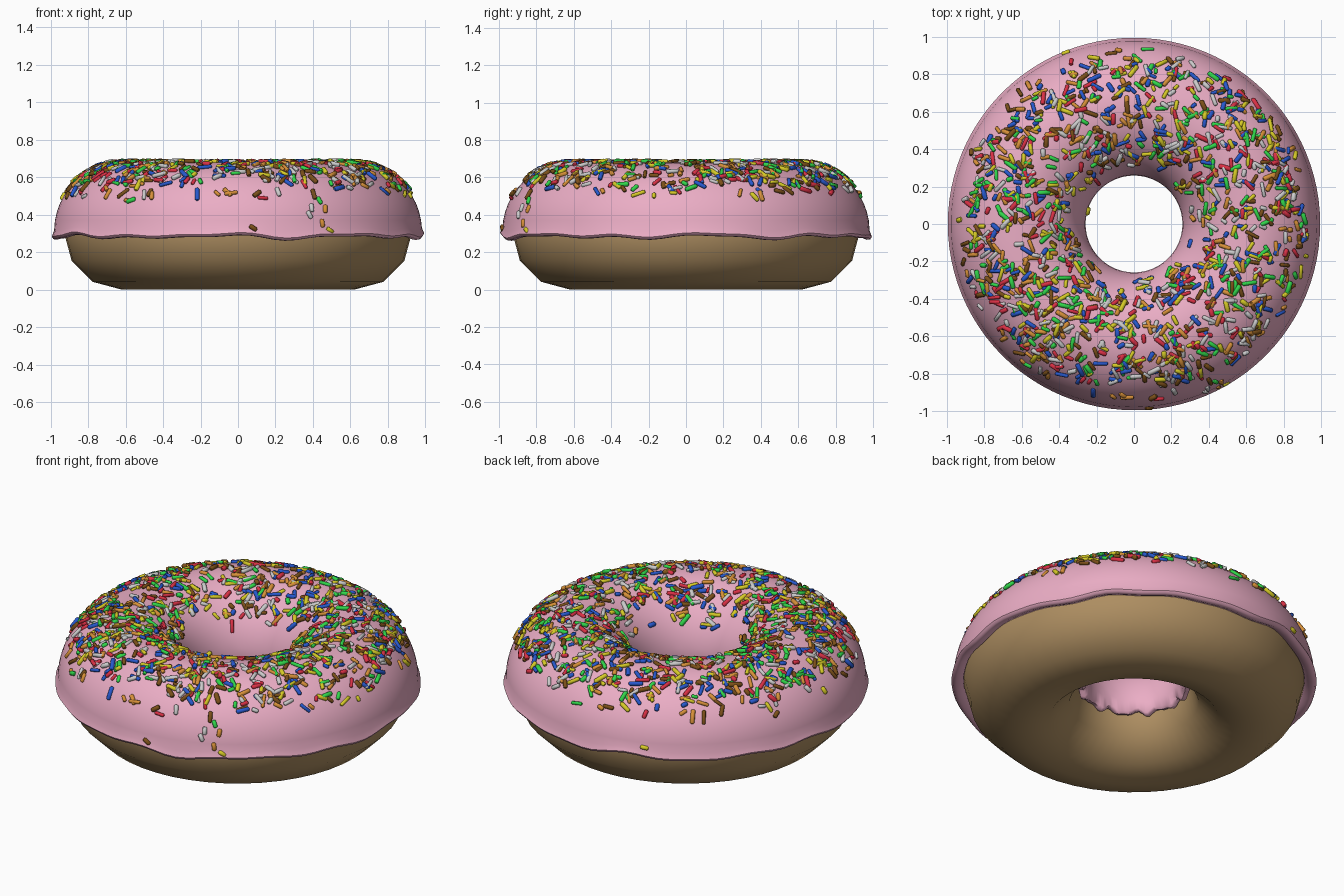
import bpy, math, random
from mathutils import Vector, Matrix

if "Cube" in bpy.data.objects:
    bpy.data.objects.remove(bpy.data.objects["Cube"])

random.seed(7)
R = 0.62                      # ring radius
SEG = 96


def make(name, verts, faces, colour):
    me = bpy.data.meshes.new(name)
    me.from_pydata(verts, [], faces)
    me.update()
    me.polygons.foreach_set("use_smooth", [True] * len(me.polygons))
    mat = bpy.data.materials.new(name + "_mat")
    mat.diffuse_color = (*colour, 1)
    mat.use_nodes = True
    mat.node_tree.nodes["Principled BSDF"].inputs["Base Color"].default_value = mat.diffuse_color
    me.materials.append(mat)
    ob = bpy.data.objects.new(name, me)
    bpy.context.collection.objects.link(ob)
    return ob


def icing_point(phi, off=0.0):
    """Radius and height on the icing's outer cross-section."""
    return R + (0.362 + off) * math.cos(phi), 0.31 + (0.37 + off) * math.sin(phi)


# Dough: ring with a 12-sided cross-section
bpy.ops.mesh.primitive_torus_add(major_radius=R, minor_radius=0.31, major_segments=48,
                                 minor_segments=12, location=(0, 0, 0.31))
dough = bpy.context.object
dough.name = "dough"
bpy.ops.object.shade_smooth()
mat = bpy.data.materials.new("dough_mat")
mat.diffuse_color = (0.42, 0.27, 0.12, 1)
mat.use_nodes = True
mat.node_tree.nodes["Principled BSDF"].inputs["Base Color"].default_value = mat.diffuse_color
dough.data.materials.append(mat)

# Icing: closed shell section swept round, with wavy lower edges
N = 24
outer = [icing_point(math.radians(2 + 176 * i / N)) for i in range(N + 1)]
inner = [(R + 0.30 * math.cos(a), 0.31 + 0.30 * math.sin(a))
         for a in (math.radians(178 - 176 * i / 10) for i in range(11))]
section = ([(0.994, 0.293)] + outer + [(0.265, 0.262), (0.28, 0.25), (0.305, 0.258)]
           + inner + [(0.93, 0.293), (0.965, 0.278), (0.985, 0.28)])
M = len(section)
verts, faces = [], []
for s in range(SEG):
    t = 2 * math.pi * s / SEG
    w_out = 0.007 * math.sin(7 * t + 1) + 0.006 * math.sin(11 * t) + 0.005 * math.sin(17 * t + 2)
    w_in = 0.012 * math.sin(13 * t) + 0.008 * math.sin(21 * t + 1)
    for r, z in section:
        k = max(0, min(1, (0.36 - z) / 0.06))
        zz = z + k * (w_out if r > R else w_in)
        verts.append((r * math.cos(t), r * math.sin(t), zz))
    n = (s + 1) % SEG
    for j in range(M):
        k = (j + 1) % M
        faces.append((s * M + j, n * M + j, n * M + k, s * M + k))
icing = make("icing", verts, [f[::-1] for f in faces], (0.83, 0.42, 0.56))
import bmesh
bm = bmesh.new()
bm.from_mesh(icing.data)
bmesh.ops.recalc_face_normals(bm, faces=bm.faces)
bm.to_mesh(icing.data)
bm.free()
bpy.context.view_layer.objects.active = icing
icing.select_set(True)
bpy.ops.object.shade_smooth_by_angle(angle=math.radians(50))

# Sprinkles: small rounded rods, one object per colour
SIDES = 8
COLOURS = {"red": (0.7, 0.03, 0.06), "green": (0.03, 0.68, 0.07), "blue": (0.02, 0.1, 0.62),
           "yellow": (0.68, 0.6, 0.02), "orange": (0.68, 0.28, 0.04),
           "brown": (0.2, 0.08, 0.01), "white": (0.55, 0.55, 0.55)}
batches = {c: ([], []) for c in COLOURS}


def add_sprinkle(colour, theta, phi, spin, length, radius):
    vs, fs = batches[colour]
    b = len(vs)
    r, z = icing_point(phi, random.uniform(0.0, 0.009))
    c, s = math.cos(theta), math.sin(theta)
    normal = Vector((math.cos(phi) * c, math.cos(phi) * s, math.sin(phi)))
    axis = Matrix.Rotation(spin, 3, normal) @ Vector((-s, c, 0))
    side = normal.cross(axis)
    centre = Vector((r * c, r * s, z))
    h = length / 2
    rings = [(-h, 0.55), (-h + radius * 0.5, 1), (h - radius * 0.5, 1), (h, 0.55)]
    for d, k in rings:
        for i in range(SIDES):
            a = 2 * math.pi * i / SIDES
            vs.append(centre + axis * d + (normal * math.cos(a) + side * math.sin(a)) * radius * k)
    for q in range(3):
        for i in range(SIDES):
            j = (i + 1) % SIDES
            o = b + q * SIDES
            fs.append((o + j, o + i, o + SIDES + i, o + SIDES + j))
    fs.append(tuple(b + i for i in range(SIDES)))
    fs.append(tuple(b + 3 * SIDES + i for i in reversed(range(SIDES))))


names = list(COLOURS)
count = 0
while count < 1400:
    phi = math.radians(random.uniform(22, 160))
    r, z = icing_point(phi)
    k = max(0, min(1, (z - 0.45) / 0.19))
    if random.random() < r * k * k * (3 - 2 * k):
        add_sprinkle(random.choice(names), random.uniform(0, 2 * math.pi), phi,
                     random.uniform(0, math.pi), random.uniform(0.032, 0.08),
                     random.uniform(0.0095, 0.0135))
        count += 1

# Strays that slid down the side
for col, x, y, deg in [("white", 0.39, -0.87, 20), ("white", 0.38, -0.89, 14), ("orange", 0.47, -0.85, 19),
                       ("orange", 0.45, -0.87, 7), ("yellow", 0.49, -0.85, 1), ("brown", 0.08, -0.97, 3),
                       ("yellow", -0.37, 0.93, 5), ("yellow", -0.25, 0.07, 172)]:
    add_sprinkle(col, math.atan2(y, x), math.radians(deg), random.uniform(0, math.pi), 0.045, 0.0125)

for c, (vs, fs) in batches.items():
    ob = make("sprinkles_" + c, vs, fs, COLOURS[c])
    bpy.ops.object.select_all(action="DESELECT")
    ob.select_set(True)
    bpy.context.view_layer.objects.active = ob
    bpy.ops.object.shade_smooth_by_angle(angle=math.radians(50))
